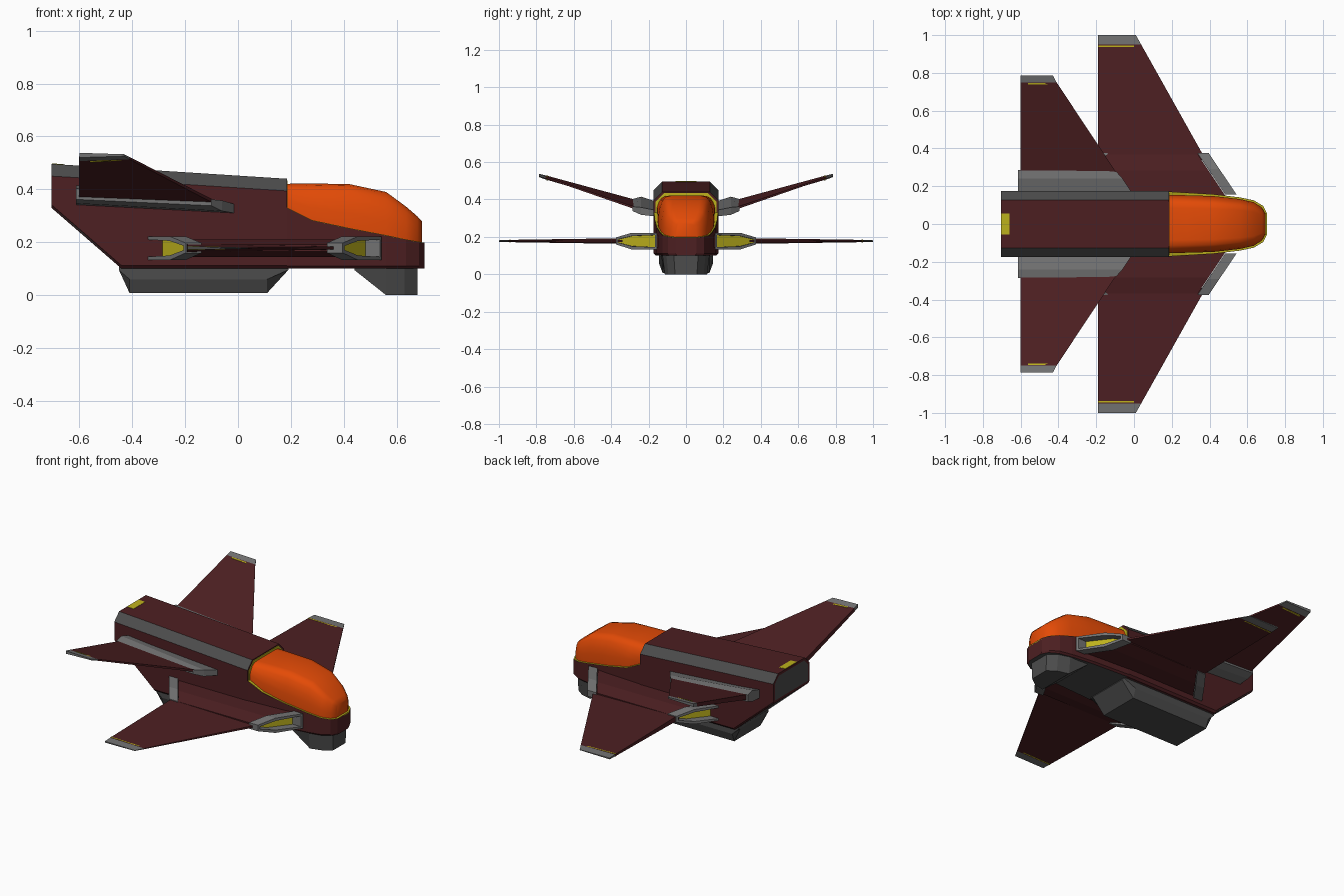
import bpy, bmesh
from mathutils import Vector

if "Cube" in bpy.data.objects:
    bpy.data.objects.remove(bpy.data.objects["Cube"])


def material(name, rgb):
    m = bpy.data.materials.new(name)
    m.diffuse_color = (*rgb, 1)
    m.use_nodes = True
    m.node_tree.nodes["Principled BSDF"].inputs["Base Color"].default_value = m.diffuse_color
    return m


RED = material("dark red", (0.074, 0.014, 0.016))
GREY = material("mid grey", (0.17, 0.17, 0.17))
DARK = material("dark grey", (0.072, 0.072, 0.072))
ORANGE = material("orange", (0.78, 0.07, 0.002))
YELLOW = material("yellow", (0.52, 0.45, 0.012))


def loft(name, rings, mats, sides=None, pit=None, panel=None, mirror=False, smooth=False):
    """Skin a list of equal rings; sides = ring edges using material 1,
    pit = vector pushing the inset first cap, panel = rule for inset faces."""
    bm = bmesh.new()
    vs = [[bm.verts.new(p) for p in r] for r in rings]
    n = len(rings[0])
    for a, b in zip(vs, vs[1:]):
        for i in range(n):
            j = (i + 1) % n
            f = bm.faces.new((a[i], a[j], b[j], b[i]))
            f.material_index = 1 if sides and i in sides else 0
    first = bm.faces.new(vs[0][::-1])
    bm.faces.new(vs[-1])
    bmesh.ops.recalc_face_normals(bm, faces=bm.faces[:])
    if pit:
        bmesh.ops.inset_individual(bm, faces=[first], thickness=0.017)
        bmesh.ops.inset_individual(bm, faces=[first], thickness=0.001)
        bmesh.ops.translate(bm, verts=first.verts[:], vec=Vector(pit))
        first.material_index = 1
    if panel:
        bm.normal_update()
        picked = [f for f in bm.faces if panel(f.normal)]
        bmesh.ops.inset_individual(bm, faces=picked, thickness=0.016)
        for f in picked:
            f.material_index = 1
    me = bpy.data.meshes.new(name)
    bm.to_mesh(me)
    bm.free()
    ob = bpy.data.objects.new(name, me)
    bpy.context.collection.objects.link(ob)
    for m in mats:
        me.materials.append(m)
    if mirror:
        mod = ob.modifiers.new("mirror", 'MIRROR')
        mod.use_axis = (False, True, False)
    if smooth:
        bpy.ops.object.select_all(action='DESELECT')
        ob.select_set(True)
        bpy.context.view_layer.objects.active = ob
        bpy.ops.object.shade_smooth_by_angle(angle=0.7)
    return ob


def sym(x, half):
    """Full ring at x from its right half (y, z), listed bottom to top."""
    return [(x, y, z) for y, z in half] + [(x, -y, z) for y, z in reversed(half)]


# fuselage: chamfered hump with grey strips, grey rear panels and grey underside
def hull(x, w, zb, zt, c=0.046, b=0.012):
    return sym(x, [(w - b, zb), (w, zb + b), (w, zt - c), (w - c, zt)])


loft("fuselage", [hull(-0.705, 0.174, 0.33, 0.496), hull(-0.44, 0.174, 0.10, 0.48),
                  hull(0.185, 0.174, 0.10, 0.44)], [RED, DARK], sides=(2, 4),
     panel=lambda n: n.x < -0.5 or n.z < -0.95)

# nose deck below the canopy
NOSE = [(0.18, 0.172, 0.332), (0.28, 0.166, 0.282), (0.42, 0.158, 0.252), (0.56, 0.141, 0.225),
        (0.635, 0.125, 0.209), (0.685, 0.095, 0.20), (0.705, 0.055, 0.196)]
loft("nose", [sym(x, [(w - 0.01, 0.10), (w, 0.11), (w, zt)]) for x, w, zt in NOSE],
     [RED, DARK], sides=(5,))
loft("canopy_rim", [sym(x, [(w - 0.001, zt - 0.004), (w - 0.001, zt + 0.002)])
                    for x, w, zt in NOSE], [YELLOW])
loft("canopy_arch", [hull(x, 0.163, 0.31, 0.434) for x in (0.18, 0.188)], [YELLOW])

# canopy
ARCH = [(1, 0), (1, 0.35), (0.95, 0.6), (0.86, 0.83), (0.74, 0.96), (0.55, 1)]
GLASS = [(0.183, 0.154, 0.33, 0.421), (0.28, 0.152, 0.28, 0.422), (0.42, 0.148, 0.25, 0.42),
         (0.56, 0.132, 0.222, 0.39), (0.635, 0.115, 0.207, 0.335), (0.678, 0.087, 0.20, 0.298),
         (0.696, 0.055, 0.197, 0.278)]
loft("canopy", [sym(x, [(w * a, zb + (zt - zb) * b) for a, b in ARCH])
                for x, w, zb, zt in GLASS], [ORANGE], smooth=True)

# belly keel and chin
loft("belly", [sym(x, [(0.125, zb), (0.145, max(zb, 0.06)), (0.145, 0.11)])
               for x, zb in ((-0.45, 0.095), (-0.41, 0.008), (0.11, 0.008), (0.19, 0.095))], [DARK])
loft("chin", [sym(x, [(w * 0.9, zb), (w, 0.105)]) for x, w, zb in
              ((0.44, 0.135, 0.095), (0.56, 0.126, 0), (0.63, 0.105, 0), (0.678, 0.065, 0))], [DARK])

# yellow plate on the rear deck
loft("rear_plate", [[(x, -0.055, z), (x, 0.055, z), (x, 0.055, z + 0.005), (x, -0.055, z + 0.005)]
                    for x, z in ((-0.703, 0.493), (-0.66, 0.490))], [YELLOW])

# wing root ducts: slanted intake and exhaust frames with a slimmer red middle
SECTION = [(0.155, 0.133), (0.155, 0.222), (0.29, 0.222), (0.375, 0.197), (0.375, 0.16), (0.29, 0.133)]


def front(y):
    return 0.54 - 0.67 * (y - 0.16)


def rear(y):
    return -0.35 + 0.71 * (y - 0.16)


def duct(edge, off, k=1.0):
    return [(edge(y) + off, y - (1 - k) * 0.03, 0.178 + (z - 0.178) * k) for y, z in SECTION]


loft("wing_root", [duct(rear, 0.058, 0.75), duct(front, -0.058, 0.75)], [RED], mirror=True)
loft("intake", [duct(front, 0), duct(front, -0.06)], [GREY, YELLOW], pit=(-0.055, 0, 0), mirror=True)
loft("exhaust", [duct(rear, 0), duct(rear, 0.06)], [GREY, YELLOW], pit=(0.055, 0, 0), mirror=True)


# wings and tail fins: thin tapered slabs with grey tips
def rib(y, xr, xf, zr, zf, t):
    return [(xr, y, zr - t / 2), (xf, y, zf - t / 5), (xf, y, zf + t / 5), (xr, y, zr + t / 2)]


W_END = rib(0.95, -0.19, 0.038, 0.178, 0.178, 0.012)
loft("main_wing", [rib(0.34, -0.192, 0.38, 0.178, 0.178, 0.03), W_END], [RED], mirror=True)
loft("main_wing_tip", [W_END, rib(1.0, -0.19, 0.01, 0.178, 0.178, 0.008)], [GREY], mirror=True)
loft("main_wing_stripe", [rib(y, -0.19, 0.0, 0.178, 0.178, 0.016) for y in (0.938, 0.945)],
     [YELLOW], mirror=True)

F_END = rib(0.75, -0.60, -0.41, 0.518, 0.518, 0.022)
loft("tail_fin", [rib(0.26, -0.602, -0.085, 0.38, 0.35, 0.032), F_END], [RED], mirror=True)
loft("tail_fin_tip", [F_END, rib(0.787, -0.60, -0.43, 0.529, 0.529, 0.018)], [GREY], mirror=True)
loft("tail_fin_stripe", [rib(y, -0.56, -0.44, z, z, 0.026) for y, z in ((0.738, 0.514), (0.746, 0.516))],
     [YELLOW], mirror=True)

# grey fin mounts on the fuselage sides
MOUNT = [(0.15, 0.0, 0.34, 0.385, 0.308, 0.34), (0.24, -0.06, 0.347, 0.415, 0.318, 0.358),
         (0.285, -0.10, 0.362, 0.403, 0.338, 0.362)]
loft("fin_mount", [[(-0.613, y, a), (-0.613, y, b), (xf, y, d), (xf, y, c)]
                   for y, xf, a, b, c, d in MOUNT], [GREY], mirror=True)
